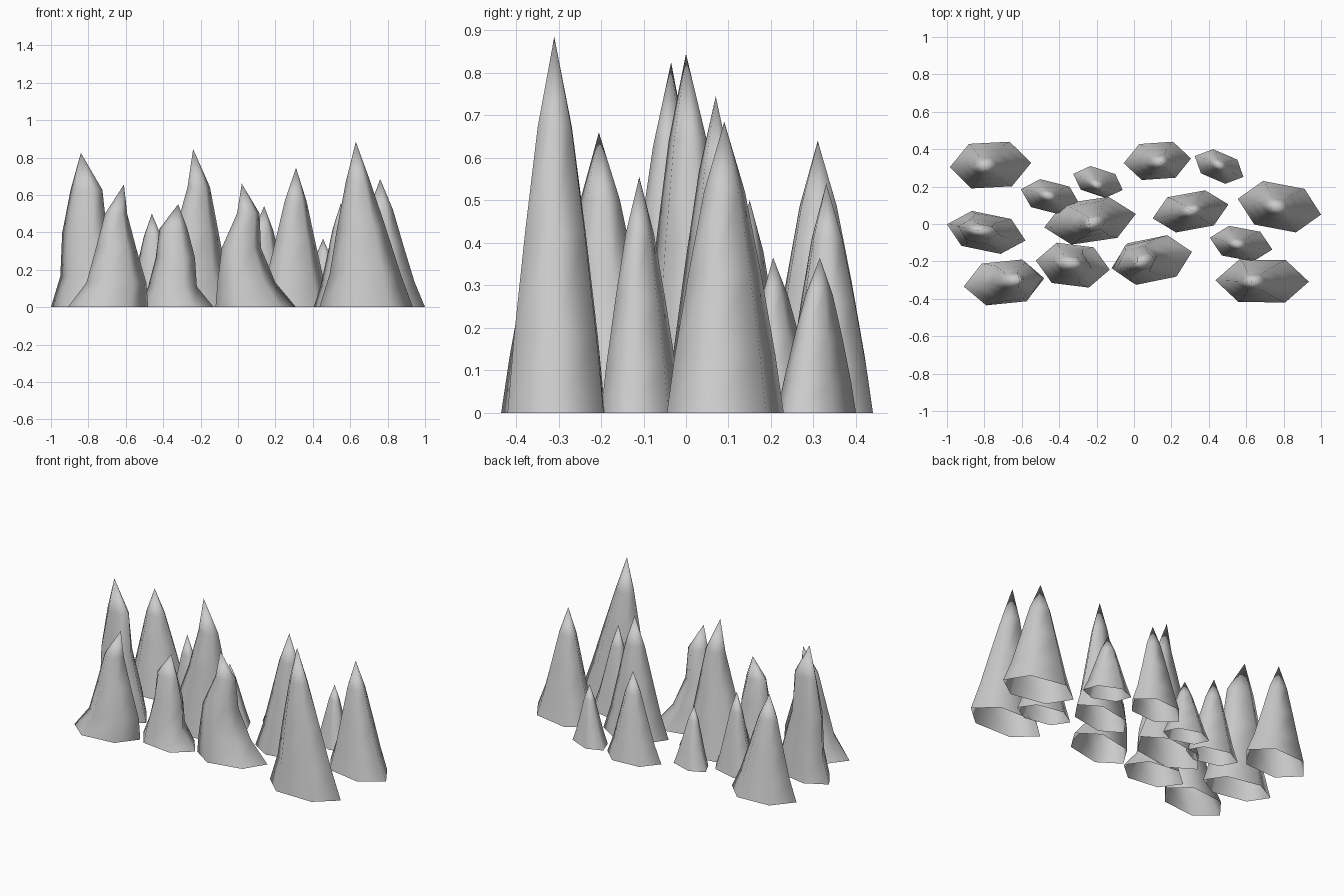
import bpy, bmesh
from math import cos, sin, radians
from mathutils import Matrix, Vector

# each spike: base x0, x1, y0, y1, base turn (deg), tip x, y, z
SPIKES = [
    (-0.985, -0.55, 0.19, 0.44, 3, -0.80, 0.31, 0.64),
    (-0.605, -0.29, 0.05, 0.24, -16, -0.46, 0.15, 0.50),
    (-0.325, -0.06, 0.14, 0.31, -20, -0.20, 0.205, 0.365),
    (-0.48, 0.01, -0.11, 0.145, 10, -0.24, 0.00, 0.845),
    (-1.00, -0.58, -0.16, 0.07, -14, -0.84, -0.035, 0.825),
    (-0.91, -0.48, -0.435, -0.19, 6, -0.61, -0.30, 0.655),
    (-0.525, -0.13, -0.34, -0.10, -7, -0.32, -0.11 - 0.10, 0.55),
    (-0.12, 0.31, -0.325, -0.06, 12, 0.02, -0.205, 0.66),
    (-0.055, 0.305, 0.235, 0.44, 4, 0.14, 0.33, 0.54),
    (0.325, 0.585, 0.215, 0.40, -25, 0.455, 0.315, 0.365),
    (0.10, 0.505, -0.045, 0.18, 12, 0.31, 0.07, 0.745),
    (0.555, 1.00, -0.045, 0.23, -11, 0.76, 0.09, 0.685),
    (0.405, 0.74, -0.20, -0.01, -12, 0.55, -0.11, 0.555),
    (0.435, 0.935, -0.42, -0.19, -1, 0.63, -0.31, 0.885),
]
LEVELS = (0.2, 0.48, 0.76)        # ring heights as part of the tip height
X_TAPER = (0.76, 0.52, 0.29)
Y_TAPER = (0.86, 0.62, 0.35)

# clearly visible bends: (centre x, half width) for the three upper rings
BENDS = {
    3: ((-0.24, 0.18), (-0.22, 0.115), (-0.21, 0.06)),
    4: ((-0.79, 0.16), (-0.82, 0.12), (-0.81, 0.085)),
    5: ((-0.65, 0.16), (-0.652, 0.108), (-0.652, 0.06)),
    6: ((-0.35, 0.13), (-0.335, 0.105), (-0.345, 0.075)),
    7: ((0.045, 0.155), (0.018, 0.105), (0.055, 0.06)),
    13: ((0.68, 0.19), (0.66, 0.13), (0.642, 0.065)),
}


def spike(index, x0, x1, y0, y1, turn, tx, ty, tz):
    cx, cy, rx, ry = (x0 + x1) / 2, (y0 + y1) / 2, (x1 - x0) / 2, (y1 - y0) / 2

    # flattened hexagon, turned, then fitted to its bounds
    rot = Matrix.Rotation(radians(turn), 2)
    pts = [rot @ Vector((cos(radians(60 * k)), 0.62 * sin(radians(60 * k))))
           for k in range(6)]
    mx, my = max(p.x for p in pts), max(p.y for p in pts)
    hexagon = [(p.x / mx, p.y / my) for p in pts]

    # leaning, tapering rings
    rings = [(cx, cy, 0, rx, ry)]
    for i, t in enumerate(LEVELS):
        px, half = cx + (tx - cx) * t, rx * X_TAPER[i]
        if index in BENDS:
            px, half = BENDS[index][i]
        rings.append((px, cy + (ty - cy) * t, tz * t, half, ry * Y_TAPER[i]))

    bm = bmesh.new()
    loops = [[bm.verts.new((x + u * a, y + v * b, z)) for u, v in hexagon]
             for x, y, z, a, b in rings]
    tip = bm.verts.new((tx, ty, tz))
    for k in range(6):
        n = (k + 1) % 6
        for low, high in zip(loops, loops[1:]):
            bm.faces.new((low[k], low[n], high[n], high[k]))
        bm.faces.new((loops[-1][k], loops[-1][n], tip))
    for f in bm.faces:
        f.smooth = True
    mesh = bpy.data.meshes.new("rock_spike")
    bm.to_mesh(mesh)
    bm.free()
    obj = bpy.data.objects.new(f"rock_spike_{index + 1}", mesh)
    bpy.context.collection.objects.link(obj)


# field of open-bottomed rock spikes
for i, row in enumerate(SPIKES):
    spike(i, *row)
